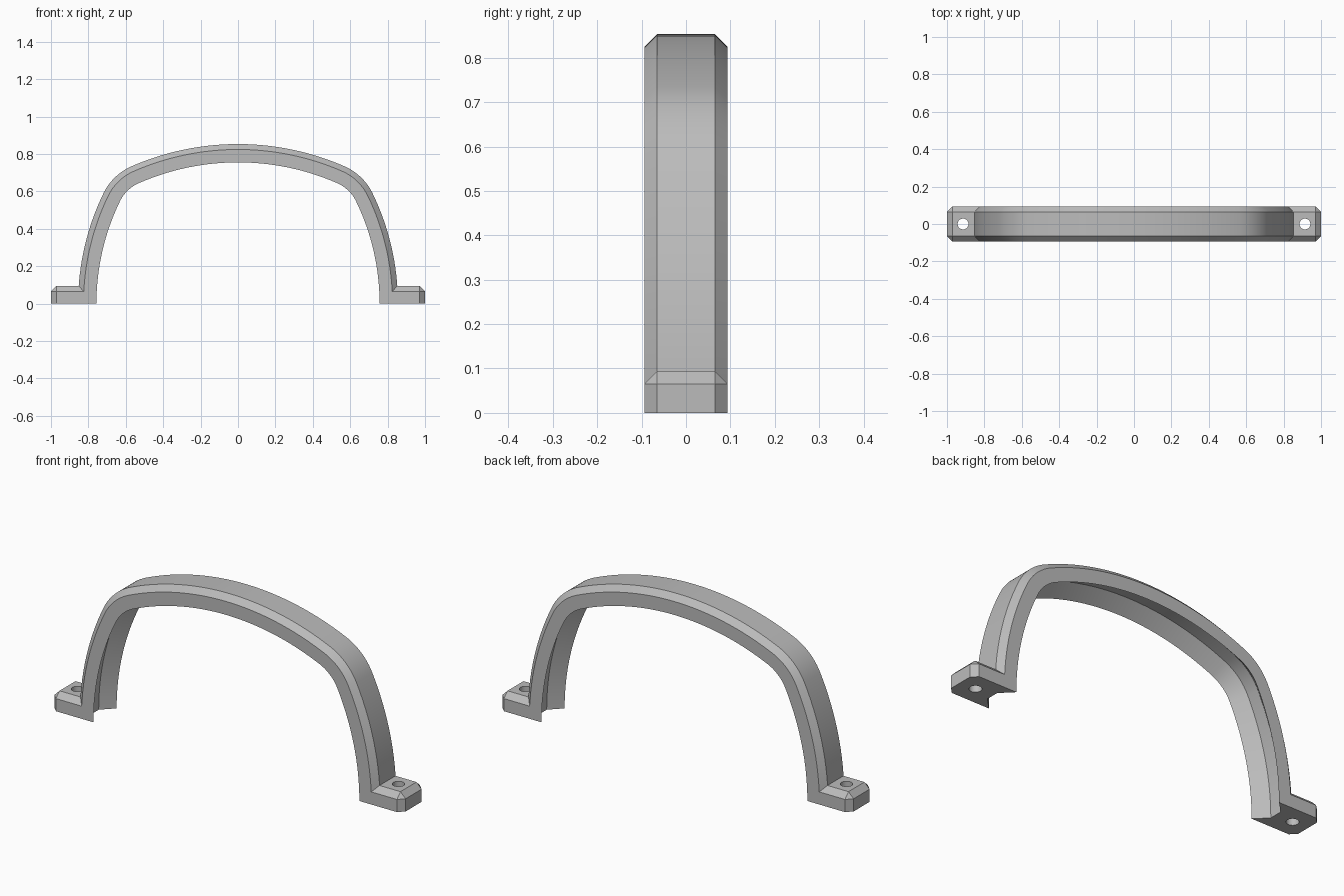
import bpy, bmesh, math
from mathutils import Vector
from mathutils.geometry import intersect_sphere_sphere_2d

cube = bpy.data.objects.get("Cube")
if cube:
    bpy.data.objects.remove(cube, do_unlink=True)

HALF = 0.094      # half of the strap width
CHAMFER = 0.029
THICK = 0.098     # strap thickness at the rims
GROOVE = 0.06     # depth of the channel underneath

grey = bpy.data.materials.new("grey")
grey.use_nodes = True
grey.diffuse_color = (0.5, 0.5, 0.5, 1)
grey.node_tree.nodes["Principled BSDF"].inputs["Base Color"].default_value = (0.5, 0.5, 0.5, 1)


def make_object(name, bm):
    bmesh.ops.recalc_face_normals(bm, faces=bm.faces)
    mesh = bpy.data.meshes.new(name)
    bm.to_mesh(mesh)
    bm.free()
    mesh.materials.append(grey)
    obj = bpy.data.objects.new(name, mesh)
    bpy.context.collection.objects.link(obj)
    return obj


def activate(obj):
    bpy.ops.object.select_all(action='DESELECT')
    obj.select_set(True)
    bpy.context.view_layer.objects.active = obj


# Outer outline: crown arc, shoulder fillet and leg arc, all tangent
crown_r, leg_r, fillet_r = 1.42, 1.35, 0.3
crown_c = Vector((0, 0.853 - crown_r))
leg_c = Vector((0.855 - leg_r, 0))
fillet_c = max(intersect_sphere_sphere_2d(crown_c, crown_r - fillet_r, leg_c, leg_r - fillet_r),
               key=lambda p: p.x + p.y)


def angle(v):
    return math.atan2(v.y, v.x)


a_leg, a_crown = angle(fillet_c - leg_c), angle(fillet_c - crown_c)
arcs = [(leg_c, leg_r, 0, a_leg, 16),
        (fillet_c, fillet_r, a_leg, a_crown, 12),
        (crown_c, crown_r, a_crown, math.pi / 2, 16)]
stations = []
for c, r, a0, a1, n in arcs:
    for i in range(n):
        stations.append((c, r, a0 + (a1 - a0) * i / n, 1))
stations += [(c, r, a, -1) for c, r, a, _ in reversed(stations)]
stations.insert(len(stations) // 2, (crown_c, crown_r, math.pi / 2, 1))

# Strap cross-section: (depth below the outline, y)
side = [(0, HALF - CHAMFER), (CHAMFER, HALF), (THICK, HALF), (THICK - GROOVE, HALF - GROOVE)]
section = side + [(t, -y) for t, y in reversed(side)]

# Arched strap
bm = bmesh.new()
rings = []
for c, r, a, flip in stations:
    rings.append([bm.verts.new((flip * (c.x + (r - t) * math.cos(a)), y,
                                c.y + (r - t) * math.sin(a))) for t, y in section])
count = len(section)
for r0, r1 in zip(rings, rings[1:]):
    for i in range(count):
        j = (i + 1) % count
        bm.faces.new((r0[i], r0[j], r1[j], r1[i]))
bm.faces.new(rings[0])
bm.faces.new(rings[-1])
arch = make_object("arched_handle", bm)
activate(arch)
bpy.ops.object.shade_smooth_by_angle(angle=math.radians(25))

# Mounting foot: block with chamfered top and outer corners
x0, x1, top = 0.822, 1.0, 0.094
bm = bmesh.new()
bmesh.ops.create_cube(bm, size=1)
for v in bm.verts:
    v.co = (x1 if v.co.x > 0 else x0, math.copysign(HALF, v.co.y), top if v.co.z > 0 else 0)


def is_chamfered(edge):
    p, q = (v.co for v in edge.verts)
    on_top = min(p.z, q.z) > 0.01
    on_end = min(p.x, q.x) > 0.9
    along_x = abs(p.x - q.x) > 0.01
    upright = abs(p.z - q.z) > 0.01
    return (on_top and (along_x or on_end)) or (upright and on_end)


bmesh.ops.bevel(bm, geom=[e for e in bm.edges if is_chamfered(e)], offset=CHAMFER,
                segments=1, affect='EDGES')
feet = make_object("mounting_feet", bm)

# Screw hole, then mirror to the other side
bm = bmesh.new()
bmesh.ops.create_cone(bm, cap_ends=True, segments=32, radius1=0.029, radius2=0.029, depth=0.4)
bmesh.ops.translate(bm, verts=bm.verts, vec=(0.914, 0, 0.05))
cutter = make_object("hole_cutter", bm)
cutter.hide_render = True
hole = feet.modifiers.new("screw_hole", 'BOOLEAN')
hole.operation = 'DIFFERENCE'
hole.solver = 'EXACT'
hole.object = cutter
activate(feet)
bpy.ops.object.modifier_apply(modifier=hole.name)
bpy.data.objects.remove(cutter, do_unlink=True)
mirror = feet.modifiers.new("other_side", 'MIRROR')
mirror.use_mirror_merge = False
bpy.ops.object.modifier_apply(modifier=mirror.name)
bpy.ops.object.shade_smooth_by_angle(angle=math.radians(25))
